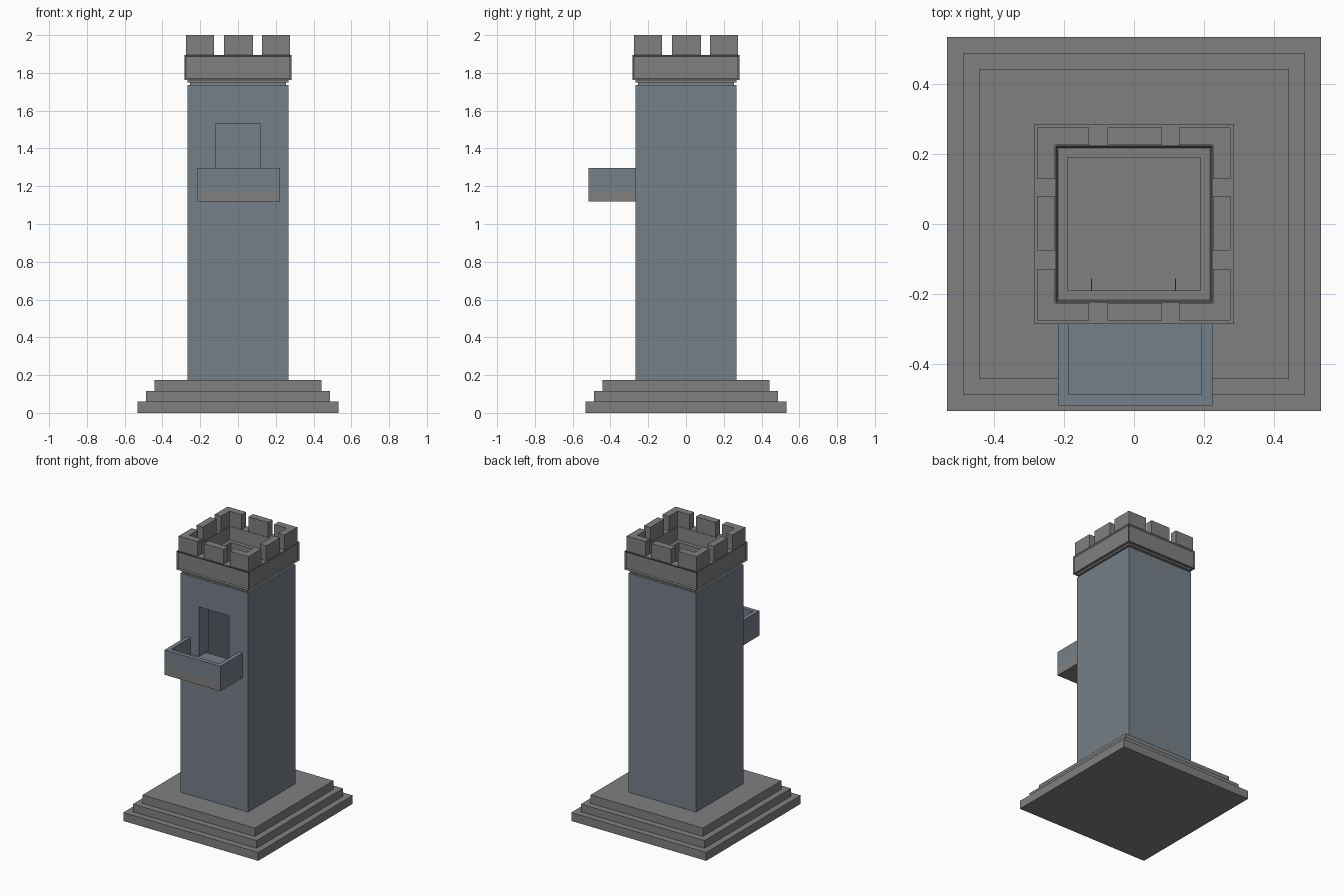
import bpy, bmesh

if "Cube" in bpy.data.objects:
    bpy.data.objects.remove(bpy.data.objects["Cube"])


def material(name, rgb):
    m = bpy.data.materials.new(name)
    m.diffuse_color = (*rgb, 1)
    m.use_nodes = True
    m.node_tree.nodes["Principled BSDF"].inputs["Base Color"].default_value = m.diffuse_color
    return m


blue = material("blue_stone", (0.18, 0.215, 0.25))
grey = material("grey_stone", (0.215, 0.215, 0.215))


def finish(name, bm, mat):
    bmesh.ops.recalc_face_normals(bm, faces=bm.faces)
    me = bpy.data.meshes.new(name)
    bm.to_mesh(me)
    bm.free()
    ob = bpy.data.objects.new(name, me)
    bpy.context.collection.objects.link(ob)
    me.materials.append(mat)
    return ob


def prism(name, pts, z0, z1, mat=grey):
    """Extrude a plan outline from z0 to z1."""
    bm = bmesh.new()
    face = bm.faces.new([bm.verts.new((x, y, z0)) for x, y in pts])
    ext = bmesh.ops.extrude_face_region(bm, geom=[face])["geom"]
    up = [v for v in ext if isinstance(v, bmesh.types.BMVert)]
    bmesh.ops.translate(bm, verts=up, vec=(0, 0, z1 - z0))
    return finish(name, bm, mat)


def box(name, x0, x1, y0, y1, z0, z1, mat=grey):
    return prism(name, [(x0, y0), (x1, y0), (x1, y1), (x0, y1)], z0, z1, mat)


def revolve(name, profile, mat=grey, panel=None):
    """Square ring from a closed (half width, z) profile."""
    bm = bmesh.new()
    rings = [[bm.verts.new((sx * r, sy * r, z))
              for sx, sy in ((-1, -1), (1, -1), (1, 1), (-1, 1))] for r, z in profile]
    sides = []
    for i, a in enumerate(rings):
        b = rings[(i + 1) % len(rings)]
        for k in range(4):
            j = (k + 1) % 4
            f = bm.faces.new((a[k], a[j], b[j], b[k]))
            if i == panel:
                sides.append(f)
    if sides:
        bmesh.ops.recalc_face_normals(bm, faces=bm.faces)
        bmesh.ops.inset_individual(bm, faces=sides, thickness=0.012, depth=-0.006)
    return finish(name, bm, mat)


# Stepped base
for i, (h, z0, z1) in enumerate([(0.532, 0, 0.06), (0.487, 0.06, 0.115), (0.442, 0.115, 0.175)]):
    box(f"base_step_{i + 1}", -h, h, -h, h, z0, z1)

# Hollow shaft with a doorway
shaft = revolve("shaft", [(0.267, 0.175), (0.267, 1.735), (0.19, 1.735), (0.19, 0.175)], blue)
cutter = box("door_cutter", -0.12, 0.117, -0.4, -0.1, 1.18, 1.533, blue)
cutter.hide_render = True
cutter.hide_viewport = True
mod = shaft.modifiers.new("doorway", 'BOOLEAN')
mod.operation = 'DIFFERENCE'
mod.solver = 'EXACT'
mod.object = cutter

# Door jambs running past the inner wall face
for side, x0, x1 in (("left", -0.122, -0.12), ("right", 0.117, 0.119)):
    box(f"door_jamb_{side}", x0, x1, -0.19, -0.155, 1.18, 1.533, blue)

# Neck mouldings below the crown
revolve("neck_moulding", [(0.253, 1.735), (0.253, 1.75), (0.267, 1.75), (0.267, 1.762),
                          (0.19, 1.762), (0.19, 1.735)])

# Crown with recessed side panels and an inner ledge
revolve("crown", [(0.284, 1.762), (0.284, 1.895), (0.222, 1.895), (0.217, 1.8),
                  (0.19, 1.8), (0.19, 1.762)], panel=0)

# Battlements: L-shaped corners and straight blocks between
o, n, e = 0.275, 0.225, 0.128
for sx in (-1, 1):
    for sy in (-1, 1):
        pts = [(e, o), (o, o), (o, e), (n, e), (n, n), (e, n)]
        name = f"{'left' if sx < 0 else 'right'}_{'front' if sy < 0 else 'back'}_corner_merlon"
        prism(name, [(sx * x, sy * y) for x, y in pts], 1.895, 2.0)
for name, s in (("front", -1), ("back", 1)):
    y0, y1 = sorted((s * n, s * o))
    box(f"{name}_merlon", -0.075, 0.08, y0, y1, 1.895, 2.0)
for name, s in (("left", -1), ("right", 1)):
    x0, x1 = sorted((s * n, s * o))
    box(f"{name}_merlon", x0, x1, -0.075, 0.08, 1.895, 2.0)

# Balcony: grey slab, blue floor and U-shaped parapet
l, r, t, f, b = -0.217, 0.223, 0.031, -0.517, -0.267
box("balcony_slab", l, r, f, b, 1.12, 1.175)
box("balcony_floor", l + t, r - t, f + t, b, 1.175, 1.18, blue)
prism("balcony_parapet", [(l, b), (l, f), (r, f), (r, b), (r - t, b), (r - t, f + t),
                          (l + t, f + t), (l + t, b)], 1.175, 1.297, blue)
